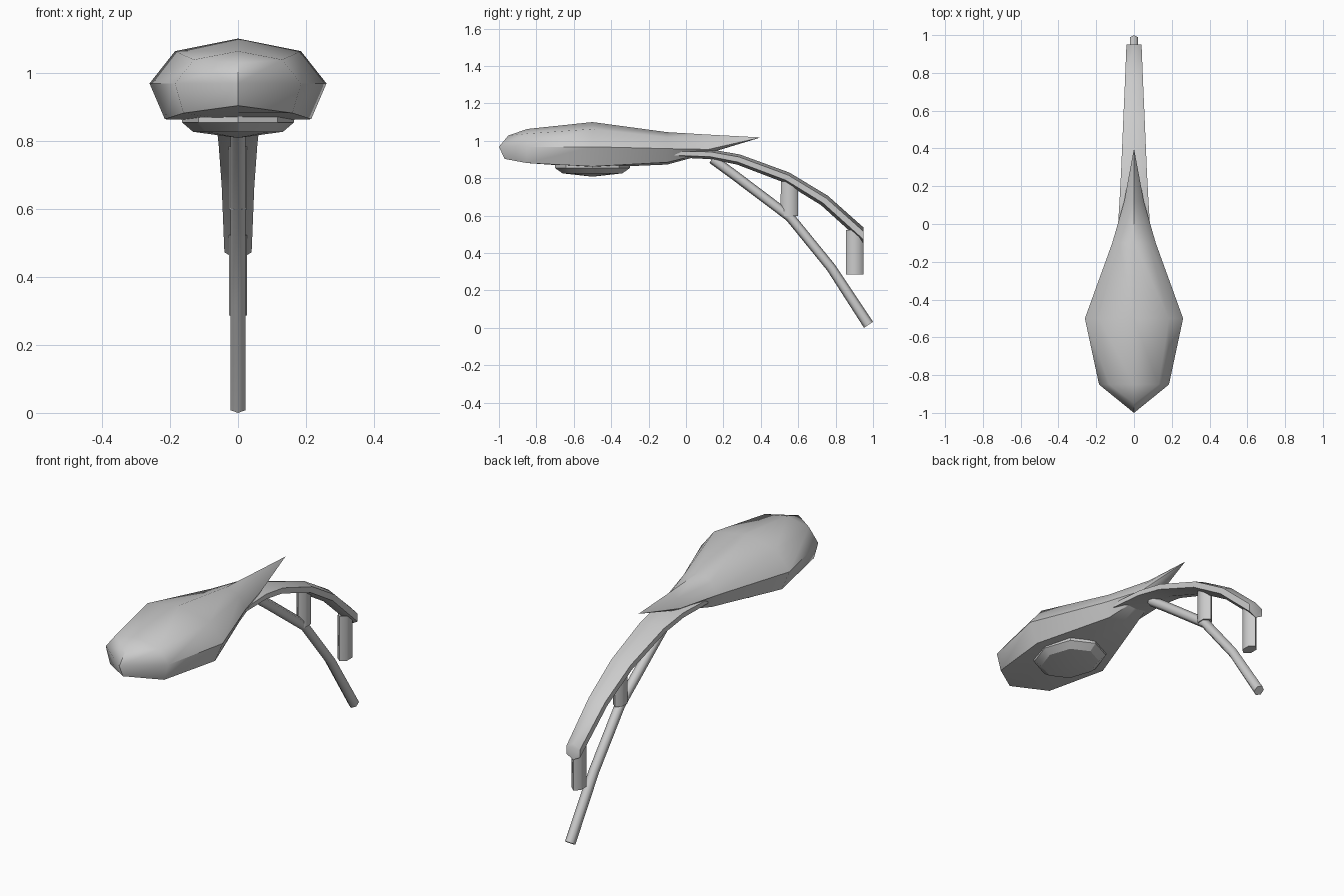
import bpy, bmesh, math
from mathutils import Vector

if "Cube" in bpy.data.objects:
    bpy.data.objects.remove(bpy.data.objects["Cube"])


def finish(name, bm, angle):
    bmesh.ops.remove_doubles(bm, verts=bm.verts, dist=0.0005)
    bmesh.ops.recalc_face_normals(bm, faces=bm.faces)
    mesh = bpy.data.meshes.new(name)
    bm.to_mesh(mesh)
    bm.free()
    ob = bpy.data.objects.new(name, mesh)
    bpy.context.collection.objects.link(ob)
    bpy.ops.object.select_all(action='DESELECT')
    ob.select_set(True)
    bpy.context.view_layer.objects.active = ob
    bpy.ops.object.shade_smooth_by_angle(angle=math.radians(angle))
    return ob


def loft(name, rings, angle=40, caps=True):
    """Skin a list of equal-length point rings."""
    bm = bmesh.new()
    vr = [[bm.verts.new(p) for p in r] for r in rings]
    n = len(vr[0])
    for a, b in zip(vr, vr[1:]):
        for i in range(n):
            j = (i + 1) % n
            bm.faces.new((a[i], a[j], b[j], b[i]))
    if caps:
        bm.faces.new(vr[0])
        bm.faces.new(vr[-1])
    return finish(name, bm, angle)


def tube(name, path, angle=65, end_dir=None):
    """Hexagonal tube in the yz plane; path rows are y, z, half width, half height."""
    pts = [Vector((0, p[0], p[1])) for p in path]
    rings = []
    for i, (p, row) in enumerate(zip(pts, path)):
        d = pts[min(i + 1, len(pts) - 1)] - pts[max(i - 1, 0)]
        if end_dir and i == len(pts) - 1:
            d = Vector(end_dir)
        d.normalize()
        up = Vector((0, -d.z, d.y))
        rings.append([p + Vector((math.sin(a) * row[2] / math.sin(math.pi / 3), 0, 0))
                      + up * math.cos(a) * row[3]
                      for a in [k * math.pi / 3 for k in range(6)]])
    return loft(name, rings, angle)


def mirrored(half):
    return half + [(-x, y, z) for x, y, z in reversed(half[1:-1])]


# Lamp head: half sections from bottom centre over the rim to top centre
sections = [
    (-0.85, [(0, .893), (.16, .893), (.185, .98), (.13, 1.05), (0, 1.075)]),
    (-0.50, [(0, .868), (.215, .875), (.26, .98), (.185, 1.075), (0, 1.112)]),
    (-0.10, [(0, .885), (.08, .897), (.115, .97), (.08, 1.03), (0, 1.058)]),
    (0.12, [(0, .945), (.03, .95), (.052, .966), (.03, 1.012), (0, 1.045)]),
]
nose = [(0, -.97, .915), (0, -.97, .915), (0, -1, .98), (0, -.95, 1.04), (0, -.95, 1.04)]
rings = [mirrored(nose)]
rings += [mirrored([(x, y, z) for x, z in half]) for y, half in sections]
rings.append([(0, .4, 1.03)] * 8)
loft("lamp_head", rings, 45, caps=False)

# Domed lens under the head
lens = []
for s, z in [(1, .885), (1, .866), (.8, .838), (.001, .82)]:
    lens.append([(.165 * s * math.sin(k * math.pi / 4),
                  -.5 + .2 * s * math.cos(k * math.pi / 4), z) for k in range(8)])
loft("lens", lens, 30, caps=False)

# Upper arm, flattened and tapering, with a vertical end cut
tube("upper_arm", [(-.06, .945, .088, .022), (.13, .94, .076, .026), (.28, .912, .068, .028),
                   (.54, .815, .057, .03), (.74, .693, .048, .031), (.95, .505, .04, .043)],
     end_dir=(0, 1, 0))

# Lower brace
tube("lower_brace", [(.14, .915, .022, .026), (.25, .835, .022, .026), (.555, .605, .022, .026),
                     (.775, .335, .022, .026), (.976, .028, .022, .029)])

# Vertical strut and end post
for name, y, z0, z1 in [("strut", .553, .61, .81), ("end_post", .902, .298, .535)]:
    tube(name, [(y, z1, .027, .046), (y, z0, .027, .047)])

# Stand on the ground plane
bpy.context.view_layer.update()
low = min(v.co.z for o in bpy.data.objects for v in o.data.vertices)
for o in bpy.data.objects:
    o.location.z -= low
